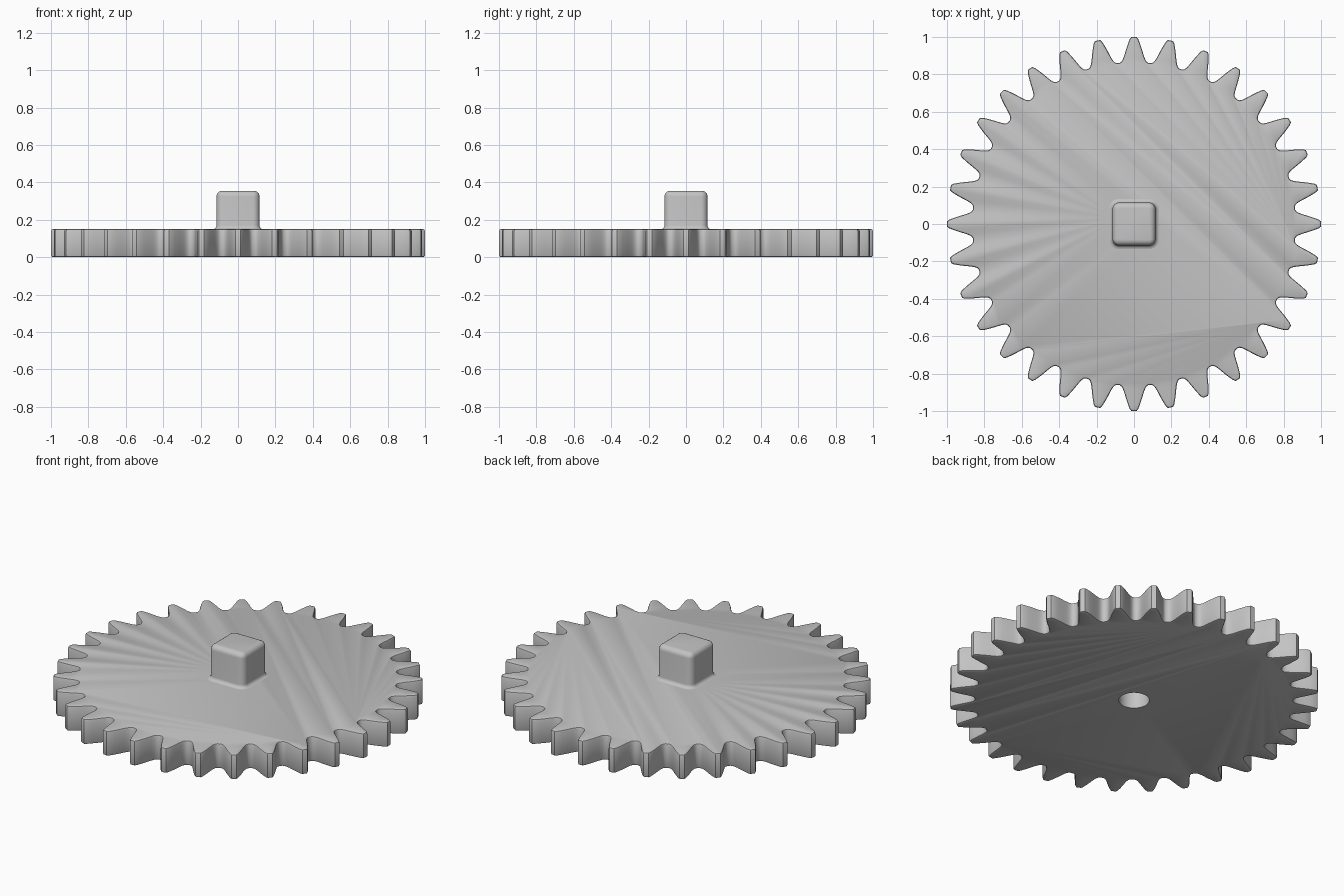
import bpy, bmesh
from math import pi, sin, cos, atan2

cube = bpy.data.objects.get("Cube")
if cube:
    bpy.data.objects.remove(cube, do_unlink=True)

TEETH = 32
THICK = 0.15
HALF = 0.115       # half width of the square hub

grey = bpy.data.materials.new("plain grey")
grey.use_nodes = True
grey.diffuse_color = (0.55, 0.55, 0.55, 1)
grey.node_tree.nodes["Principled BSDF"].inputs["Base Color"].default_value = (0.55, 0.55, 0.55, 1)


def make_object(name, bm):
    bmesh.ops.recalc_face_normals(bm, faces=bm.faces)
    mesh = bpy.data.meshes.new(name)
    bm.to_mesh(mesh)
    bm.free()
    mesh.materials.append(grey)
    ob = bpy.data.objects.new(name, mesh)
    bpy.context.collection.objects.link(ob)
    return ob


def loft(name, loops):
    """Skin a stack of equal-length point loops and cap both ends."""
    bm = bmesh.new()
    rings = [[bm.verts.new(p) for p in loop] for loop in loops]
    for a, b in zip(rings, rings[1:]):
        for i in range(len(a)):
            j = (i + 1) % len(a)
            bm.faces.new((a[i], a[j], b[j], b[i]))
    bm.faces.new(rings[0])
    bm.faces.new(rings[-1])
    return make_object(name, bm)


def rounded_square(half, radius, z, steps=6):
    pts = []
    for q, (sx, sy) in enumerate(((1, 1), (-1, 1), (-1, -1), (1, -1))):
        for i in range(steps + 1):
            a = (q + i / steps) * pi / 2
            pts.append((sx * (half - radius) + radius * cos(a),
                        sy * (half - radius) + radius * sin(a), z))
    return pts


# Toothed disc: one tooth flank (radius, half width), mirrored and repeated
flank = [(0.865, 0.077), (0.87, 0.068), (0.882, 0.060), (0.90, 0.053),
         (0.93, 0.044), (0.96, 0.034), (0.988, 0.023), (1.0, 0.014)]
tooth = [(r, -w) for r, w in flank] + [(r, w) for r, w in reversed(flank)]
outline = []
for t in range(TEETH):
    for r, w in tooth:
        a = t * 2 * pi / TEETH + atan2(w, r)
        outline.append((r * cos(a), r * sin(a)))
disc = loft("gear_disc", [[(x, y, z) for x, y in outline] for z in (0, THICK)])
bevel = disc.modifiers.new("rim rounding", "BEVEL")
bevel.width = 0.01
bevel.segments = 2
bevel.limit_method = "ANGLE"
bevel.angle_limit = pi / 2.2

# Square hub: flared foot, straight sides, rounded top
levels = [(HALF + 0.02, THICK - 0.03)]
for i in range(5):
    a = i / 4 * pi / 2
    levels.append((HALF + 0.02 * (1 - sin(a)), THICK + 0.02 * (1 - cos(a))))
for i in range(6):
    a = i / 5 * pi / 2
    levels.append((HALF - 0.03 * (1 - cos(a)), 0.325 + 0.03 * sin(a)))
hub = loft("square_hub", [rounded_square(h, max(0.008, h - HALF + 0.035), z)
                          for h, z in levels])

# Blind round bore from below
bpy.ops.mesh.primitive_cylinder_add(vertices=48, radius=0.083, depth=0.5,
                                    location=(0, 0, 0))
bore = bpy.context.object
bore.name = "bore_cutter"
bore.data.materials.append(grey)
bore.hide_render = True
for ob in (disc, hub):
    cut = ob.modifiers.new("bore", "BOOLEAN")
    cut.operation = "DIFFERENCE"
    cut.solver = "EXACT"
    cut.object = bore

# Apply the modifiers, shade smoothly, drop the cutter
for ob in (disc, hub):
    bpy.ops.object.select_all(action="DESELECT")
    ob.select_set(True)
    bpy.context.view_layer.objects.active = ob
    for mod in list(ob.modifiers):
        bpy.ops.object.modifier_apply(modifier=mod.name)
    bpy.ops.object.shade_smooth_by_angle(angle=pi / 5)
bpy.data.objects.remove(bore, do_unlink=True)
